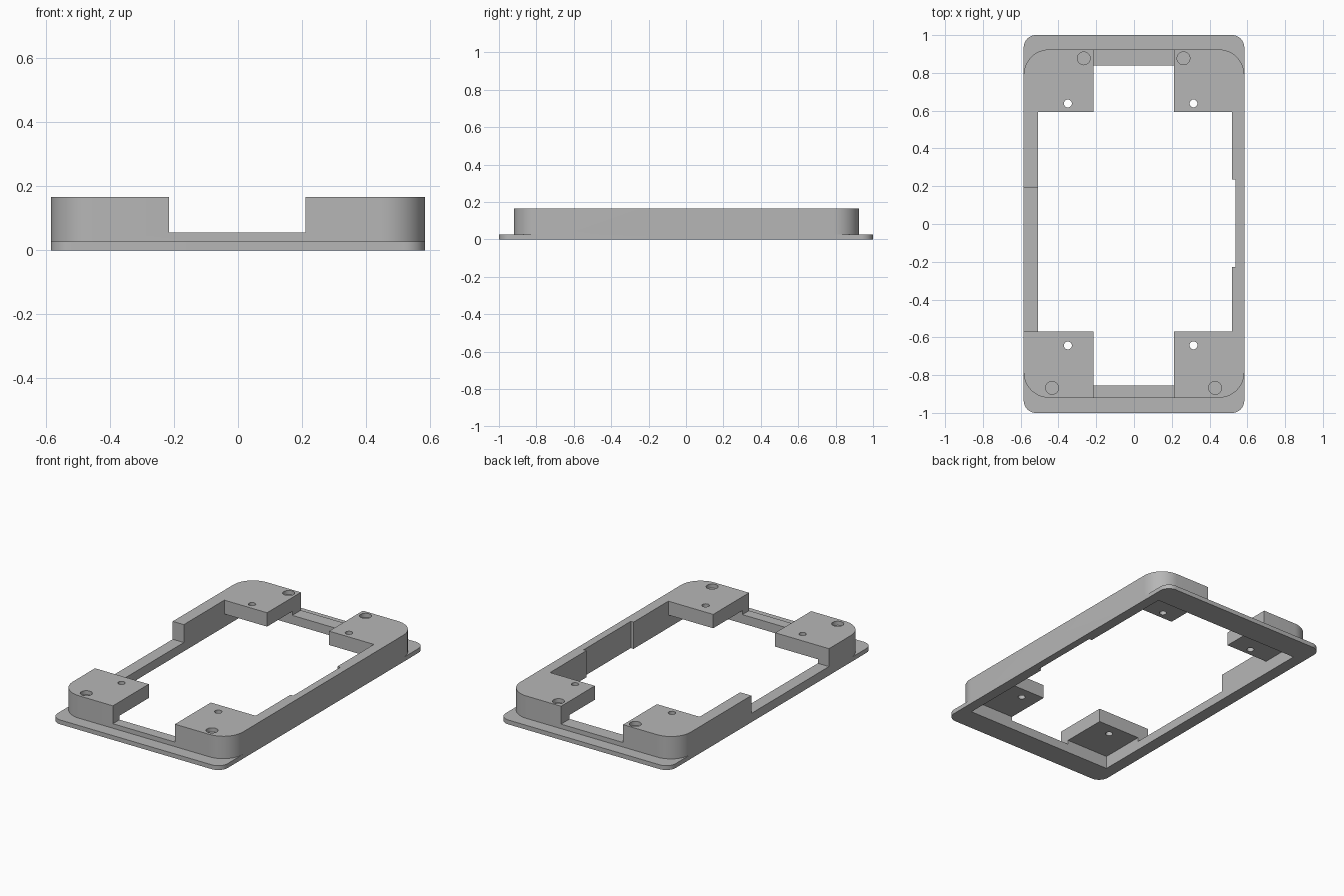
import bpy
import bmesh
from math import cos, sin, pi, radians

old = bpy.data.objects.get("Cube")
if old:
    bpy.data.objects.remove(old, do_unlink=True)

grey = bpy.data.materials.new("mid grey")
grey.use_nodes = True
colour = (0.47, 0.47, 0.47, 1)
grey.diffuse_color = colour
grey.node_tree.nodes["Principled BSDF"].inputs["Base Color"].default_value = colour


def prism(name, outline, z0, z1):
    """Extrude a flat outline from z0 up to z1."""
    bm = bmesh.new()
    face = bm.faces.new([bm.verts.new((x, y, z0)) for x, y in outline])
    up = bmesh.ops.extrude_face_region(bm, geom=[face])["geom"]
    bmesh.ops.translate(bm, vec=(0, 0, z1 - z0),
                        verts=[v for v in up if isinstance(v, bmesh.types.BMVert)])
    bmesh.ops.recalc_face_normals(bm, faces=bm.faces)
    mesh = bpy.data.meshes.new(name)
    bm.to_mesh(mesh)
    bm.free()
    mesh.materials.append(grey)
    obj = bpy.data.objects.new(name, mesh)
    bpy.context.collection.objects.link(obj)
    return obj


def arc(cx, cy, r, start, sweep, n):
    return [(cx + r * cos(start + sweep * i / n), cy + r * sin(start + sweep * i / n))
            for i in range(n + 1)]


def rounded(x, y0, y1, r, n=12):
    corners = [(x - r, y1 - r), (r - x, y1 - r), (r - x, y0 + r), (x - r, y0 + r)]
    return [p for i, (cx, cy) in enumerate(corners)
            for p in arc(cx, cy, r, i * pi / 2, pi / 2, n)]


def box(x0, x1, y0, y1):
    return [(x0, y0), (x1, y0), (x1, y1), (x0, y1)]


def combine(target, tool, operation):
    tool.hide_render = True
    mod = target.modifiers.new(operation, "BOOLEAN")
    mod.operation = operation
    mod.solver = "EXACT"
    mod.object = tool
    bpy.context.view_layer.objects.active = target
    bpy.ops.object.modifier_apply(modifier=mod.name)
    bpy.data.objects.remove(tool, do_unlink=True)


def cut(outline, z0, z1):
    combine(frame, prism("cutter", outline, z0, z1), "DIFFERENCE")


# Key levels and edges
FLANGE, LIP, BLOCK, TOP = 0.027, 0.055, 0.08, 0.166
LEFT, RIGHT, FRONT, BACK = -0.508, 0.519, -0.855, 0.84
GAP0, GAP1 = -0.215, 0.211
BLOCK_FRONT, BLOCK_BACK = -0.568, 0.592

# Flange with the taller rounded wall on top
frame = prism("mounting_frame", rounded(0.584, -1, 1, 0.065), 0, FLANGE)
combine(frame, prism("wall", rounded(0.584, -0.92, 0.924, 0.135), FLANGE, TOP), "UNION")

# Opening: full below the corner blocks, cross shaped between them
cut(box(LEFT, RIGHT, FRONT, BACK), -0.1, BLOCK)
cut(box(LEFT, RIGHT, BLOCK_FRONT, BLOCK_BACK), -0.2, 0.3)
cut(box(GAP0, GAP1, FRONT, BACK), -0.2, 0.3)

# Lowered lips at both ends and along one side, and a shallow side relief
cut(box(GAP0, GAP1, -1.1, 1.1), LIP, 0.3)
cut(box(-0.7, -0.45, BLOCK_FRONT, 0.194), LIP, 0.3)
cut(box(0.4, 0.538, -0.227, 0.235), -0.2, 0.3)

# Through holes and round blind recesses in the corner blocks
for x in (-0.35, 0.315):
    for y in (-0.643, 0.638):
        cut(arc(x, y, 0.021, 0, 2 * pi, 24)[:-1], -0.2, 0.3)
for x, y in ((-0.266, 0.877), (0.262, 0.877), (-0.434, -0.868), (0.429, -0.868)):
    cut(arc(x, y, 0.034, 0, 2 * pi, 32)[:-1], TOP - 0.025, 0.3)

# Smooth the rounded corners only
bpy.ops.object.select_all(action="DESELECT")
frame.select_set(True)
bpy.context.view_layer.objects.active = frame
bpy.ops.object.shade_smooth_by_angle(angle=radians(30))
